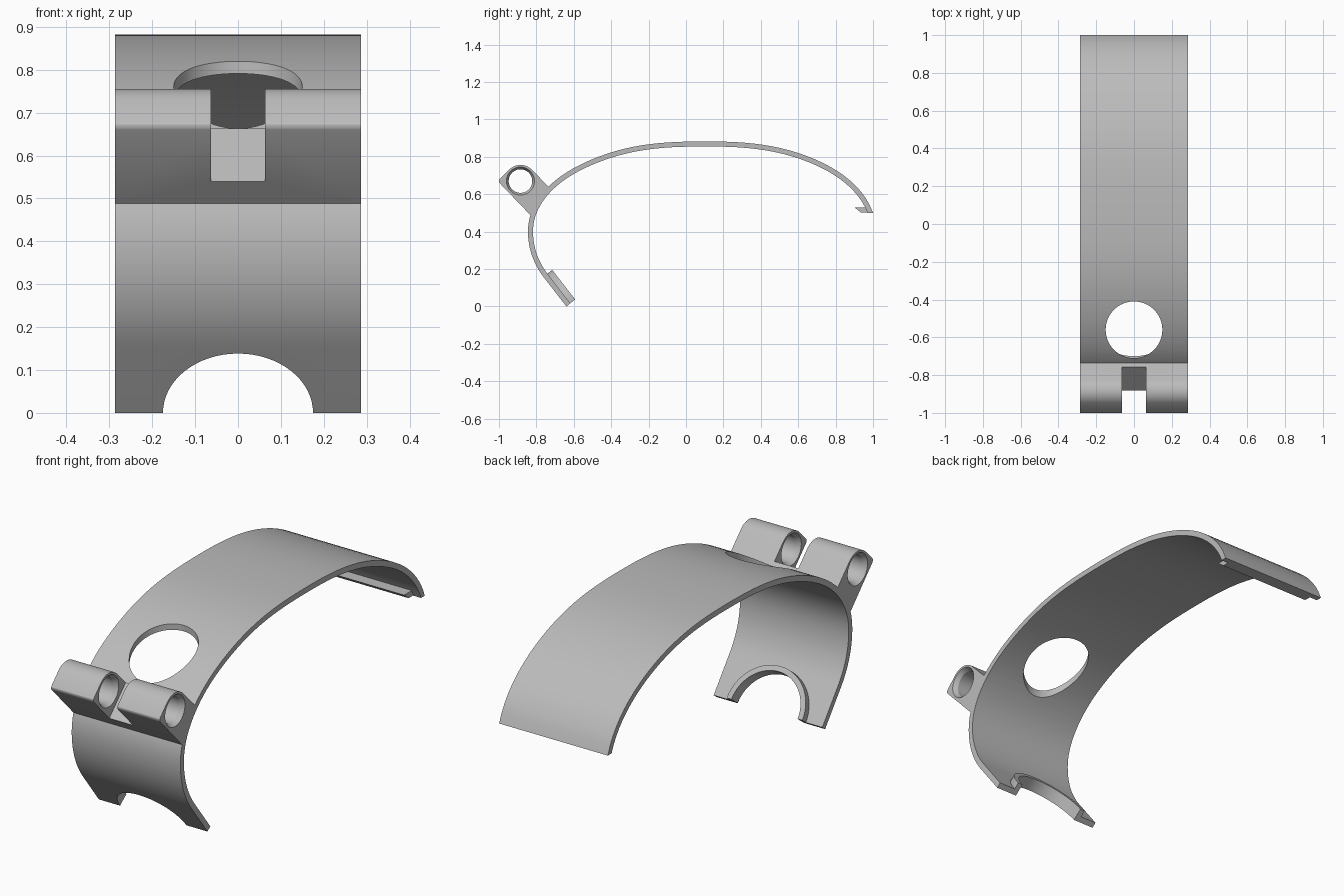
import bpy, bmesh, math
from mathutils import Vector, Matrix
from mathutils.geometry import interpolate_bezier

if "Cube" in bpy.data.objects:
    bpy.data.objects.remove(bpy.data.objects["Cube"])

HALF = 0.287          # half width of the strap
THICK = 0.027         # strap thickness

grey = bpy.data.materials.new("plain grey")
grey.diffuse_color = (0.5, 0.5, 0.5, 1)
grey.use_nodes = True
grey.node_tree.nodes["Principled BSDF"].inputs["Base Color"].default_value = grey.diffuse_color


def finish(name, bm):
    bmesh.ops.recalc_face_normals(bm, faces=bm.faces)
    me = bpy.data.meshes.new(name)
    bm.to_mesh(me)
    bm.free()
    ob = bpy.data.objects.new(name, me)
    bpy.context.collection.objects.link(ob)
    me.materials.append(grey)
    return ob


def prism(name, outline, depth_vec):
    """Extrude a closed 3D outline along a vector."""
    bm = bmesh.new()
    face = bm.faces.new([bm.verts.new(p) for p in outline])
    ext = bmesh.ops.extrude_face_region(bm, geom=[face])
    bmesh.ops.translate(bm, vec=depth_vec,
                        verts=[v for v in ext["geom"] if isinstance(v, bmesh.types.BMVert)])
    return finish(name, bm)


def side_prism(name, yz, half):
    return prism(name, [(-half, y, z) for y, z in yz], (2 * half, 0, 0))


def lathe(name, rings, matrix, n=64):
    """Closed solid of revolution from (height, radius) rings."""
    bm = bmesh.new()
    loops = [[bm.verts.new(matrix @ Vector((r * math.cos(2 * math.pi * i / n),
                                            r * math.sin(2 * math.pi * i / n), h)))
              for i in range(n)] for h, r in rings]
    for a, b in zip(loops, loops[1:]):
        for i in range(n):
            j = (i + 1) % n
            bm.faces.new((a[i], a[j], b[j], b[i]))
    bm.faces.new(loops[0])
    bm.faces.new(loops[-1])
    return finish(name, bm)


def cut(ob, cutter):
    m = ob.modifiers.new("cut", 'BOOLEAN')
    m.operation, m.solver, m.object = 'DIFFERENCE', 'EXACT', cutter
    bpy.context.view_layer.objects.active = ob
    bpy.ops.object.modifier_apply(modifier=m.name)
    bpy.data.objects.remove(cutter)


# Strap centre path: y, z, tangent y, tangent z, handle in, handle out
knots = [(-0.76, 0.155, -0.61, 0.79, 0, 0.09),
         (-0.845, 0.40, 0, 1, 0.09, 0.095),
         (-0.735, 0.64, 0.70, 0.71, 0.095, 0.12),
         (-0.41, 0.82, 0.95, 0.31, 0.12, 0.18),
         (0.11, 0.882, 1, 0, 0.18, 0.17),
         (0.60, 0.82, 0.95, -0.31, 0.17, 0.17),
         (1.0, 0.50, 0.33, -0.94, 0.18, 0)]
outer = [Vector((-0.64, 0.0))]
for i, (a, b) in enumerate(zip(knots, knots[1:])):
    p, q = Vector(a[:2]), Vector(b[:2])
    seg = interpolate_bezier(p, p + Vector(a[2:4]) * a[5], q - Vector(b[2:4]) * b[4], q, 13)
    outer += [Vector(v[:2]) for v in (seg if i == 0 else seg[1:])]


def inset(points, d):
    out = []
    for i, p in enumerate(points):
        t = (points[min(i + 1, len(points) - 1)] - points[max(i - 1, 0)]).normalized()
        out.append(p + Vector((t.y, -t.x)) * d)
    return out


inner = inset(outer, THICK)
inner[-1] = Vector((0.971, 0.50))
strap = side_prism("strap", outer + inner[::-1], HALF)

# Round opening on top of the strap
cut(strap, lathe("cutter", [(0.6, 0.15), (1.0, 0.15)], Matrix.Translation((0, -0.56, 0))))

# Half-round notch at the front end, square to the strap
along = Vector((0, -0.61, 0.79)).normalized()
inward = Vector((0, along.z, -along.y))
end = Vector((0, -0.64, 0))
frame = Matrix((Vector((1, 0, 0)), along, inward)).transposed().to_4x4()
frame.translation = end
cut(strap, lathe("cutter", [(-0.15, 0.175), (0.15, 0.175)], frame))

# Raised rim around the notch, on the inner side
arc = [math.pi * i / 32 for i in range(33)]
rim = [(0.2 * math.cos(a), 0.2 * math.sin(a)) for a in arc]
rim += [(0.175 * math.cos(a), 0.175 * math.sin(a)) for a in arc[::-1]]
notch_rim = prism("notch_rim", [frame @ Vector((u, v, 0.012)) for u, v in rim], inward * 0.048)

# Hooked lip at the rear end
rear_lip = side_prism("rear_lip", [(0.90, 0.53), (0.975, 0.53), (0.985, 0.502), (0.935, 0.502)],
                      HALF - 0.04)

# Hinge block: 45 degree slab with a rounded top corner, seated in the strap
cy, cz, r = -0.885, 0.67, 0.086
base = [p for p in inset(outer, 0.01) if 0.47 < p.y < 0.65 and p.x < 0]
block = [(-0.831, 0.487)] + [tuple(p) for p in base] + [(-0.735, 0.64)]
block += [(cy + r * math.cos(math.radians(a)), cz + r * math.sin(math.radians(a)))
          for a in range(45, 136, 6)]
block += [(-0.997, 0.679), (-1.0, 0.673), (-1.0, 0.667), (-0.997, 0.66)]
hinge_block = side_prism("hinge_block", block, HALF)

# Slot that splits the block into two knuckles
slot = [(-0.98, 0.44), (-0.655, 0.765), (-0.90, 1.01), (-1.225, 0.685)]
cut(hinge_block, side_prism("cutter", slot, 0.063))

# Pin hole, chamfered at both faces of each knuckle
half_rings = [(0.0, 0.075), (0.063, 0.075), (0.085, 0.063), (HALF - 0.022, 0.063),
              (HALF, 0.075), (HALF + 0.05, 0.075)]
rings = [(-h, w) for h, w in half_rings[:0:-1]] + half_rings[1:]
pin_axis = Matrix.Translation((0, cy, cz)) @ Matrix.Rotation(math.pi / 2, 4, 'Y')
cut(hinge_block, lathe("cutter", rings, pin_axis))

# Smooth curved surfaces, keep edges crisp
for ob in (strap, notch_rim, rear_lip, hinge_block):
    bpy.ops.object.select_all(action='DESELECT')
    ob.select_set(True)
    bpy.context.view_layer.objects.active = ob
    bpy.ops.object.shade_smooth_by_angle(angle=math.radians(25))
